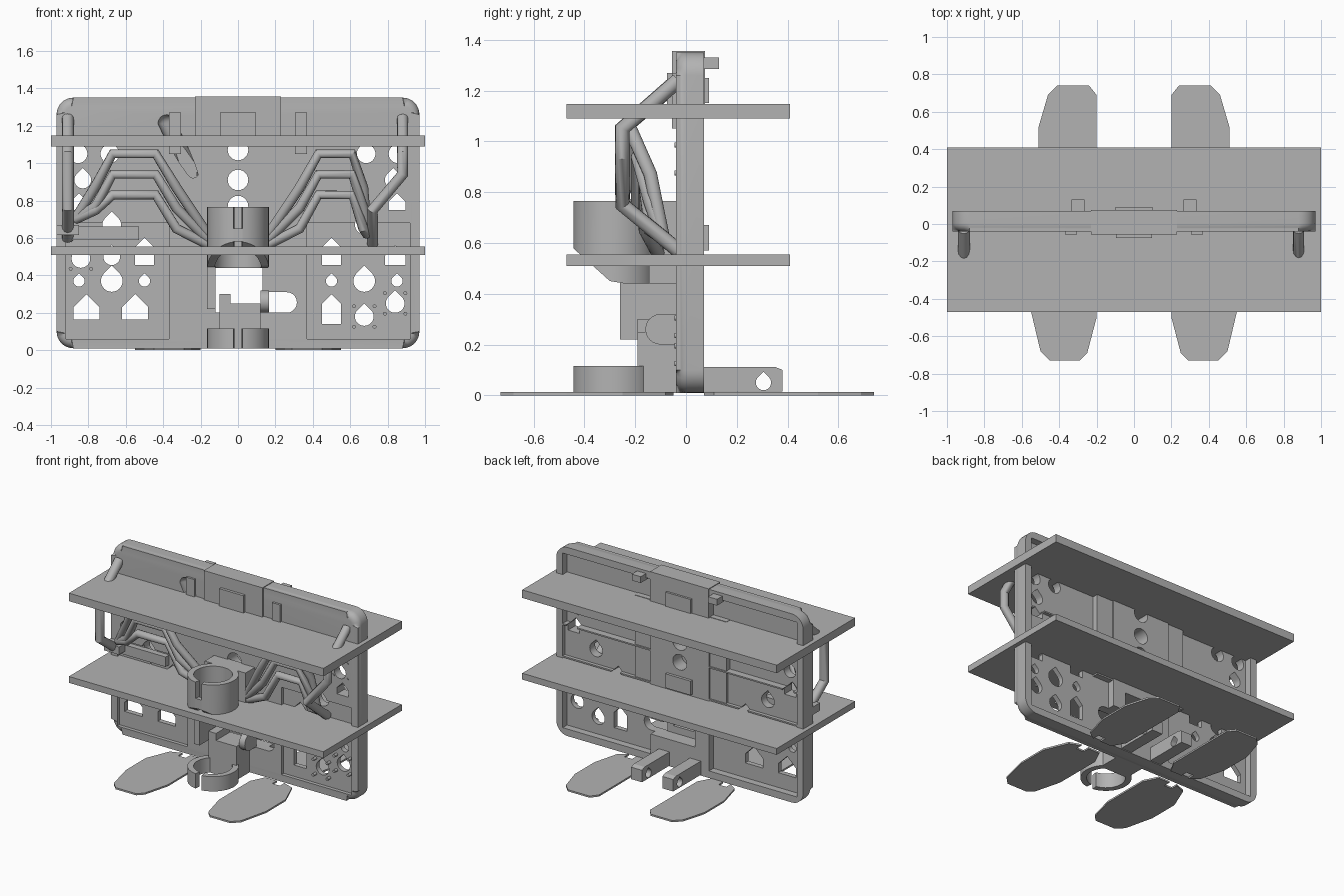
import bpy, bmesh, math
from mathutils import Vector

if "Cube" in bpy.data.objects:
    bpy.data.objects.remove(bpy.data.objects["Cube"], do_unlink=True)

grey = bpy.data.materials.new("plain grey")
grey.use_nodes = True
COLOUR = (0.45, 0.45, 0.45, 1)
grey.diffuse_color = COLOUR
grey.node_tree.nodes["Principled BSDF"].inputs["Base Color"].default_value = COLOUR


def finish(name, bm):
    bmesh.ops.recalc_face_normals(bm, faces=bm.faces)
    mesh = bpy.data.meshes.new(name)
    bm.to_mesh(mesh)
    bm.free()
    mesh.materials.append(grey)
    ob = bpy.data.objects.new(name, mesh)
    bpy.context.collection.objects.link(ob)
    return ob


def activate(ob):
    bpy.ops.object.select_all(action='DESELECT')
    ob.select_set(True)
    bpy.context.view_layer.objects.active = ob


def smooth(ob):
    activate(ob)
    bpy.ops.object.shade_smooth_by_angle(angle=math.radians(35))


def prism(bm, pts, a, b, axis='y'):
    """Extrude a 2D outline from a to b along an axis."""
    place = {'x': lambda p, t: (t, p[0], p[1]), 'y': lambda p, t: (p[0], t, p[1]),
             'z': lambda p, t: (p[0], p[1], t)}[axis]
    lo = [bm.verts.new(place(p, a)) for p in pts]
    hi = [bm.verts.new(place(p, b)) for p in pts]
    n = len(pts)
    bm.faces.new(lo)
    bm.faces.new(hi[::-1])
    for i in range(n):
        bm.faces.new((lo[i], hi[i], hi[(i + 1) % n], lo[(i + 1) % n]))


def solid(name, pts, a, b, axis='y'):
    bm = bmesh.new()
    prism(bm, pts, a, b, axis)
    return finish(name, bm)


def rect(x0, x1, z0, z1):
    return [(x0, z0), (x1, z0), (x1, z1), (x0, z1)]


def box(name, x0, x1, y0, y1, z0, z1):
    return solid(name, rect(x0, x1, z0, z1), y0, y1)


def arc(cx, cz, r, a0, a1, n):
    return [(cx + r * math.cos(math.radians(a0 + (a1 - a0) * i / n)),
             cz + r * math.sin(math.radians(a0 + (a1 - a0) * i / n))) for i in range(n + 1)]


def rounded(x0, x1, z0, z1, r, n=8):
    return (arc(x1 - r, z1 - r, r, 0, 90, n) + arc(x0 + r, z1 - r, r, 90, 180, n)
            + arc(x0 + r, z0 + r, r, 180, 270, n) + arc(x1 - r, z0 + r, r, 270, 360, n))


def drop(x, z, r):
    return arc(x, z, r, 135, 405, 24) + [(x, z + r * 1.41)]


def house(x, z0, z1, w):
    return [(x - w, z0), (x + w, z0), (x + w, z1 - w), (x, z1), (x - w, z1 - w)]


def disc(x, z, r):
    return arc(x, z, r, 0, 345, 23)


def cut(ob, cutter):
    mod = ob.modifiers.new("cut", 'BOOLEAN')
    mod.operation, mod.solver, mod.object = 'DIFFERENCE', 'EXACT', cutter
    activate(ob)
    bpy.ops.object.modifier_apply(modifier="cut")


# Panel shell with rounded corners and softened front edge
bm = bmesh.new()
prism(bm, rounded(-0.97, 0.97, 0.01, 1.35, 0.09), -0.04, 0.07)
front = [e for e in bm.edges if all(v.co.y < -0.03 for v in e.verts)]
bmesh.ops.bevel(bm, geom=front, offset=0.045, segments=6, profile=0.5, affect='EDGES')
panel = finish("panel_shell", bm)

# Back recesses either side of the central column, and front pockets
pockets = bmesh.new()
for s in (-1, 1):
    x0, x1 = sorted((s * 0.23, s * 0.92))
    prism(pockets, rect(x0, x1, 0.06, 0.56), 0.02, 0.2)
    prism(pockets, rect(x0, x1, 0.8, 1.3), 0.02, 0.2)
    prism(pockets, rect(x0, x1, 0.57, 0.79), 0.045, 0.2)
    x0, x1 = sorted((s * 0.37, s * 0.92))
    prism(pockets, rect(x0, x1, 0.06, 0.68), -0.2, -0.015)
pocket_cutter = finish("pocket_cutter", pockets)

# Through holes
holes = bmesh.new()
outlines = [drop(s * 0.675, 0.37, 0.058) for s in (-1, 1)]
outlines += [drop(s * x, 0.37, 0.03) for s in (-1, 1) for x in (0.5, 0.85)]
outlines += [house(s * 0.5, 0.455, 0.6, 0.052) for s in (-1, 1)]
outlines += [house(s * 0.85, 0.75, 0.84, 0.045) for s in (-1, 1)]
outlines += [drop(s * 0.675, 0.67, 0.05) for s in (-1, 1)]
outlines += [drop(s * 0.83, 0.91, 0.045) for s in (-1, 1)]
outlines += [disc(s * x, 1.05, 0.05) for s in (-1, 1) for x in (0.685, 0.855)]
outlines += [disc(0, z, 0.055) for z in (0.77, 0.91, 1.07)]
outlines += [house(-0.81, 0.165, 0.3, 0.07), house(-0.55, 0.165, 0.3, 0.07),
             house(0.5, 0.14, 0.3, 0.05), house(0.84, 0.455, 0.56, 0.055),
             disc(-0.84, 0.49, 0.05), drop(-0.675, 0.5, 0.045),
             drop(0.84, 0.25, 0.05), drop(0.675, 0.18, 0.05)]
# Central window with its side slot
outlines.append([(-0.12, 0.2), (0.13, 0.2)] + arc(0.26, 0.255, 0.055, -90, 90, 10)
                + [(0.13, 0.31), (0.13, 0.44), (-0.12, 0.44)])
for o in outlines:
    prism(holes, o, -0.3, 0.3)
hole_cutter = finish("hole_cutter", holes)

# Slanted groove near the top
bm = bmesh.new()
a, b = Vector((-0.38, -0.05, 1.21)), Vector((-0.24, 0.0, 0.95))
res = bmesh.ops.create_uvsphere(bm, u_segments=20, v_segments=12, radius=0.05)
for v in res["verts"]:
    v.co = v.co + (a if v.co.z >= 0 else b)
groove_cutter = finish("groove_cutter", bm)
for c in (pocket_cutter, hole_cutter, groove_cutter):
    c.hide_render = True
    cut(panel, c)
    bpy.data.objects.remove(c, do_unlink=True)
smooth(panel)

# Shelf plates
for name, z0, z1 in (("lower_shelf", 0.51, 0.555), ("upper_shelf", 1.09, 1.147)):
    box(name, -1, 1, -0.47, 0.41, z0, z1)

# Top centre cap, cover plates and tabs
box("centre_cap", -0.23, 0.23, -0.055, 0.075, 1.14, 1.355)
box("front_cover", -0.095, 0.095, -0.075, -0.05, 1.14, 1.27)
for z in (1.15, 0.57):
    box("back_cover", -0.1, 0.1, 0.06, 0.09, z, z + 0.1)
for s in (-1, 1):
    x0, x1 = sorted((s * 0.265, s * 0.335))
    box("back_tab", x0, x1, 0.05, 0.13, 1.285, 1.33)
    x0, x1 = sorted((s * 0.305, s * 0.37))
    box("front_tab", x0, x1, -0.055, -0.02, 1.05, 1.27)
    x0, x1 = sorted((s * 0.27, s * 0.34))
    box("top_slot_plate", x0, x1, -0.035, -0.02, 1.335, 1.345)
    x0, x1 = sorted((s * 0.22, s * 0.36))
    box("back_rib", x0, x1, 0.015, 0.06, 0.5, 1.15)

# Split rings: cup above, clip below
CY = -0.28


def split_ring(name, z0, z1, gap):
    g = math.degrees(math.asin(gap / 0.165))
    outer = arc(0, CY, 0.165, -90 + g, 270 - g, 48)
    inner = arc(0, CY, 0.125, 270 - g, -90 + g, 48)
    return solid(name, outer + inner, z0, z1, 'z')


cup = split_ring("upper_cup", 0.44, 0.765, 0.025)
wedge = solid("wedge_cutter", [(-0.6, 0.3), (-0.17, 0.3), (-0.24, 0.44), (-0.3, 0.45),
                               (-0.445, 0.58), (-0.6, 0.7)], -0.4, 0.4, 'x')
wedge.hide_render = True
cut(cup, wedge)
bpy.data.objects.remove(wedge, do_unlink=True)
smooth(cup)
smooth(split_ring("lower_clip", 0.01, 0.115, 0.025))
box("cup_front_web", -0.027, 0.027, -0.443, -0.41, 0.58, 0.65)
box("cup_mount", -0.16, 0.16, -0.145, -0.03, 0.44, 0.765)
box("clip_mount", -0.1, 0.12, -0.19, -0.03, 0.01, 0.25)
box("clip_post", -0.1, -0.04, -0.19, -0.03, 0.25, 0.3)
box("hanging_arm", -0.165, -0.12, -0.26, -0.03, 0.22, 0.45)
smooth(solid("side_guide", arc(-0.1, 0.26, 0.06, 90, 270, 12) + [(-0.03, 0.2), (-0.03, 0.32)],
             0.12, 0.165, 'x'))


# Tubes bent through a few points
def tube(name, pts, r):
    cu = bpy.data.curves.new(name, 'CURVE')
    cu.dimensions, cu.bevel_depth, cu.bevel_resolution, cu.use_fill_caps = '3D', r, 4, True
    sp = cu.splines.new('POLY')
    sp.points.add(len(pts) - 1)
    for p, co in zip(sp.points, pts):
        p.co = (*co, 1)
    cu.materials.append(grey)
    ob = bpy.data.objects.new(name, cu)
    bpy.context.collection.objects.link(ob)
    activate(ob)
    bpy.ops.object.convert(target='MESH')
    smooth(bpy.context.object)


for i in range(3):
    top, y = 1.05 - 0.11 * i, -0.22 + 0.03 * i
    tube("left_arch_tube", [(0.15, -0.11, 0.6 - 0.02 * i), (0.33, y, top - 0.18), (0.43, y, top),
                            (0.61, y, top), (0.67, -0.14, top - 0.18), (0.69, -0.09, 0.62)], 0.027)
    tube("right_arch_tube", [(-0.15, -0.11, 0.6 - 0.02 * i), (-0.33, y, top - 0.18),
                             (-0.44, y, top), (-0.67, y, top),
                             (-0.76, -0.16, max(top - 0.17, 0.75)), (-0.87, -0.1, 0.7)], 0.027)
tube("left_handle_tube", [(0.88, -0.03, 1.24), (0.88, -0.25, 1.05), (0.88, -0.25, 0.94),
                          (0.72, -0.25, 0.75), (0.72, -0.03, 0.57)], 0.03)
tube("right_handle_tube", [(-0.91, -0.03, 1.24), (-0.91, -0.25, 1.05), (-0.91, -0.25, 0.76),
                           (-0.91, -0.03, 0.6)], 0.032)
box("right_bracket", -0.97, -0.85, -0.12, -0.03, 0.615, 0.67)
box("right_strip", -0.9, -0.53, -0.055, -0.01, 0.59, 0.66)

# Small screw heads around the round holes
for cx, cz in ((0.84, 0.25), (0.675, 0.18), (-0.84, 0.49), (0.83, 0.93)):
    for dx in (-0.055, 0.055):
        for dz in (-0.055, 0.055):
            smooth(solid("screw_head", disc(cx + dx, cz + dz, 0.01), -0.045, -0.01))

# Floor paddles and rear socket arms
front_pts = [(0.25, -0.05), (0.2, -0.15), (0.2, -0.5), (0.25, -0.69), (0.29, -0.73), (0.45, -0.73),
             (0.5, -0.68), (0.55, -0.47), (0.55, -0.25), (0.48, -0.08), (0.4, -0.05),
             (0.4, -0.1), (0.34, -0.1), (0.34, -0.05)]
rear_pts = [(0.25, 0.07), (0.2, 0.16), (0.2, 0.69), (0.24, 0.74), (0.41, 0.74), (0.46, 0.69),
            (0.51, 0.52), (0.51, 0.3), (0.46, 0.11), (0.4, 0.07), (0.4, 0.12), (0.34, 0.12),
            (0.34, 0.07)]
for s in (-1, 1):
    for name, pts in (("front_paddle", front_pts), ("rear_paddle", rear_pts)):
        solid(name, [(s * x, y) for x, y in pts], 0, 0.012, 'z')
    x0, x1 = sorted((s * 0.08, s * 0.165))
    arm = solid("socket_arm", [(0.05, 0.015), (0.38, 0.015), (0.38, 0.1), (0.35, 0.112),
                               (0.05, 0.112)], x0, x1, 'x')
    bore = solid("bore_cutter", drop(0.305, 0.05, 0.03), -0.4, 0.4, 'x')
    bore.hide_render = True
    cut(arm, bore)
    bpy.data.objects.remove(bore, do_unlink=True)
